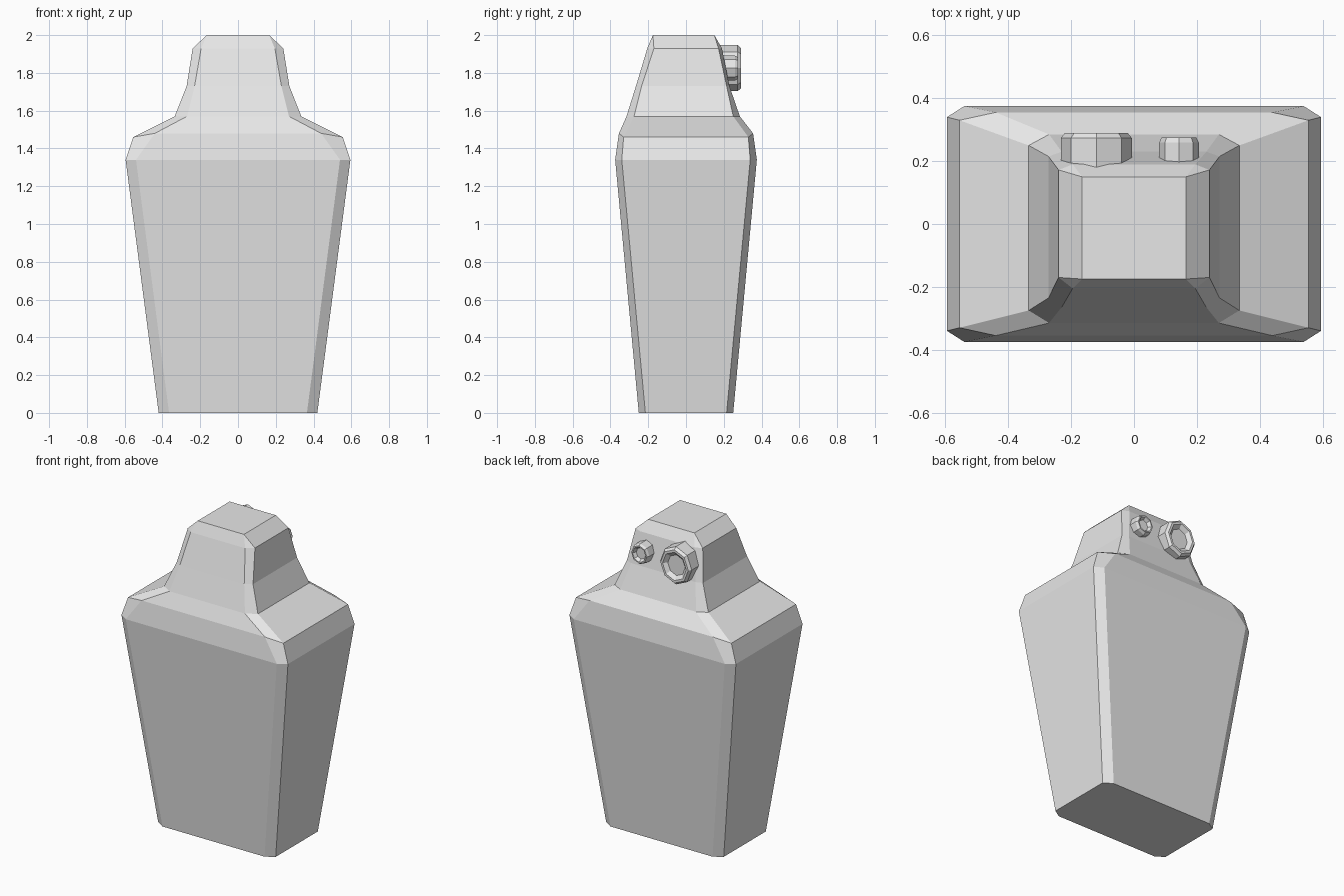
import bpy
import bmesh
from math import cos, sin, tau

default_cube = bpy.data.objects.get("Cube")
if default_cube:
    bpy.data.objects.remove(default_cube, do_unlink=True)

# Single plain colour
stone = bpy.data.materials.new("pale_grey")
stone.use_nodes = True
colour = (0.8, 0.8, 0.8, 1.0)
stone.diffuse_color = colour
stone.node_tree.nodes["Principled BSDF"].inputs["Base Color"].default_value = colour


def finish(name, bm):
    """Clean up the mesh, place it in the scene and colour it."""
    bmesh.ops.remove_doubles(bm, verts=bm.verts, dist=0.0005)
    bmesh.ops.recalc_face_normals(bm, faces=bm.faces)
    mesh = bpy.data.meshes.new(name)
    bm.to_mesh(mesh)
    bm.free()
    mesh.materials.append(stone)
    obj = bpy.data.objects.new(name, mesh)
    bpy.context.collection.objects.link(obj)
    return obj


def loft(name, rings):
    """Skin a stack of closed rings and cap both ends."""
    bm = bmesh.new()
    loops = [[bm.verts.new(point) for point in ring] for ring in rings]
    for lower, upper in zip(loops, loops[1:]):
        count = len(lower)
        for i in range(count):
            j = (i + 1) % count
            bm.faces.new((lower[i], lower[j], upper[j], upper[i]))
    bm.faces.new(reversed(loops[0]))
    bm.faces.new(loops[-1])
    return finish(name, bm)


def chamfered_ring(side, face):
    """Rectangle with cut corners: each argument is half width, front y, back y, height."""
    side_x, side_front, side_back, side_z = side
    face_x, face_front, face_back, face_z = face
    right_half = [(face_x, face_front, face_z), (side_x, side_front, side_z),
                  (side_x, side_back, side_z), (face_x, face_back, face_z)]
    left_half = [(-x, y, z) for x, y, z in reversed(right_half)]
    return right_half + left_half


def knob(name, centre_x, centre_z, radius_x, radius_z, start, end):
    """Eight-sided knob on the back with a shallow dished end."""
    depth = end - start
    profile = [(start, 1.0), (end - depth * 0.15, 1.0), (end, 0.88),
               (end, 0.75), (end - depth * 0.2, 0.55)]
    rings = []
    for y, scale in profile:
        angles = [tau * i / 8 for i in range(8)]
        rings.append([(centre_x + radius_x * scale * cos(a), y,
                       centre_z + radius_z * scale * sin(a)) for a in angles])
    return loft(name, rings)


# Tapered body, sloping shoulders and narrow head
top = (0.165, -0.175, 0.15, 2.0)
sections = [
    ((0.42, -0.215, 0.215, 0), (0.365, -0.25, 0.25, 0)),
    ((0.595, -0.34, 0.34, 1.34), (0.54, -0.375, 0.375, 1.34)),
    ((0.555, -0.33, 0.33, 1.46), (0.44, -0.355, 0.355, 1.48)),
    ((0.335, -0.275, 0.25, 1.57), (0.27, -0.315, 0.285, 1.57)),
    ((0.272, -0.235, 0.215, 1.73), (0.23, -0.265, 0.23, 1.73)),
    ((0.24, -0.17, 0.172, 1.93), (0.195, -0.205, 0.19, 1.93)),
    (top, top),
]
loft("body", [chamfered_ring(side, face) for side, face in sections])

# Two knobs on the back of the head
knob("large_knob", -0.12, 1.825, 0.113, 0.122, 0.18, 0.29)
knob("small_knob", 0.143, 1.825, 0.063, 0.066, 0.17, 0.275)
